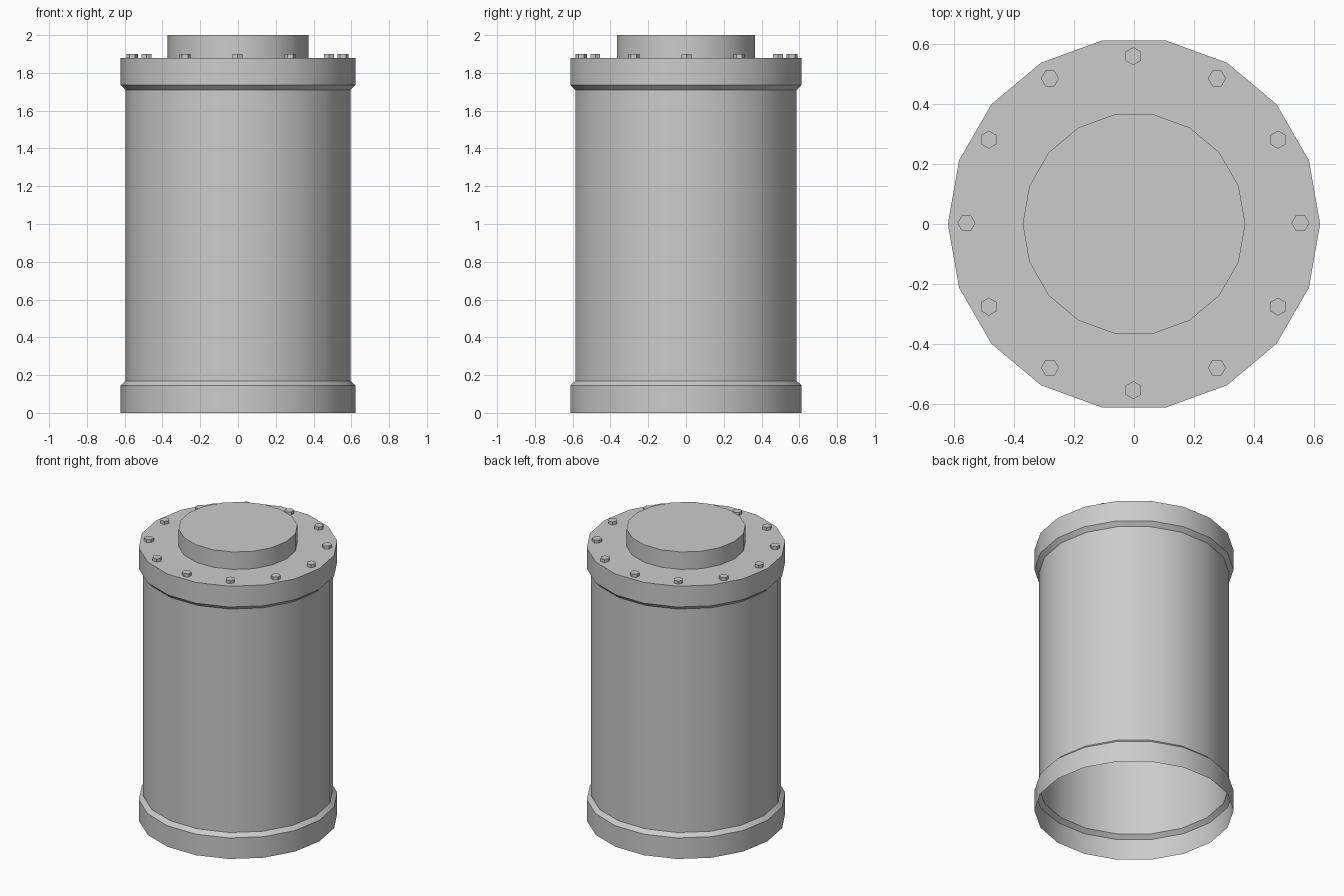
import bpy, bmesh, math
from mathutils import Matrix

cube = bpy.data.objects.get("Cube")
if cube:
    bpy.data.objects.remove(cube, do_unlink=True)

SIDES = 18
BOLTS = 12

steel = bpy.data.materials.new("grey_steel")
steel.use_nodes = True
GREY = (0.6, 0.6, 0.6, 1)
steel.diffuse_color = GREY
steel.node_tree.nodes["Principled BSDF"].inputs["Base Color"].default_value = GREY


def finish(name, bm):
    """Turn a bmesh into a named object with the metal colour."""
    mesh = bpy.data.meshes.new(name)
    bmesh.ops.recalc_face_normals(bm, faces=bm.faces)
    bm.to_mesh(mesh)
    bm.free()
    obj = bpy.data.objects.new(name, mesh)
    bpy.context.collection.objects.link(obj)
    mesh.materials.append(steel)
    bpy.ops.object.select_all(action="DESELECT")
    obj.select_set(True)
    bpy.context.view_layer.objects.active = obj
    bpy.ops.object.shade_smooth_by_angle(angle=math.radians(25))
    return obj


def lathe(name, profile):
    """Spin (radius, height) points round z; the last ring is capped."""
    bm = bmesh.new()
    rings = []
    for r, z in profile:
        angles = [math.tau * i / SIDES for i in range(SIDES)]
        rings.append([bm.verts.new((r * math.cos(a), r * math.sin(a), z)) for a in angles])
    for low, high in zip(rings, rings[1:]):
        for i in range(SIDES):
            j = (i + 1) % SIDES
            bm.faces.new((low[i], low[j], high[j], high[i]))
    bm.faces.new(rings[-1])
    return finish(name, bm)


# Open-bottomed shell: foot band, barrel, top flange and raised cap
lathe("canister_shell", [
    (0.622, 0), (0.622, 0.145), (0.595, 0.17),
    (0.595, 1.71), (0.622, 1.737), (0.622, 1.88),
    (0.372, 1.88), (0.372, 2.0),
])

# Ring of hexagonal bolt heads on the flange
bm = bmesh.new()
for i in range(BOLTS):
    place = Matrix.Rotation(math.tau * i / BOLTS, 4, "Z") @ Matrix.Translation((0.558, 0, 1.89))
    bmesh.ops.create_cone(bm, cap_ends=True, segments=6, radius1=0.03, radius2=0.03,
                          depth=0.022, matrix=place @ Matrix.Rotation(math.pi / 2, 4, "Z"))
# create_cone starts its ring on the y axis, so a quarter turn points a corner outward
bmesh.ops.translate(bm, verts=bm.verts, vec=(-0.002, 0.003, 0))
finish("flange_bolts", bm)
